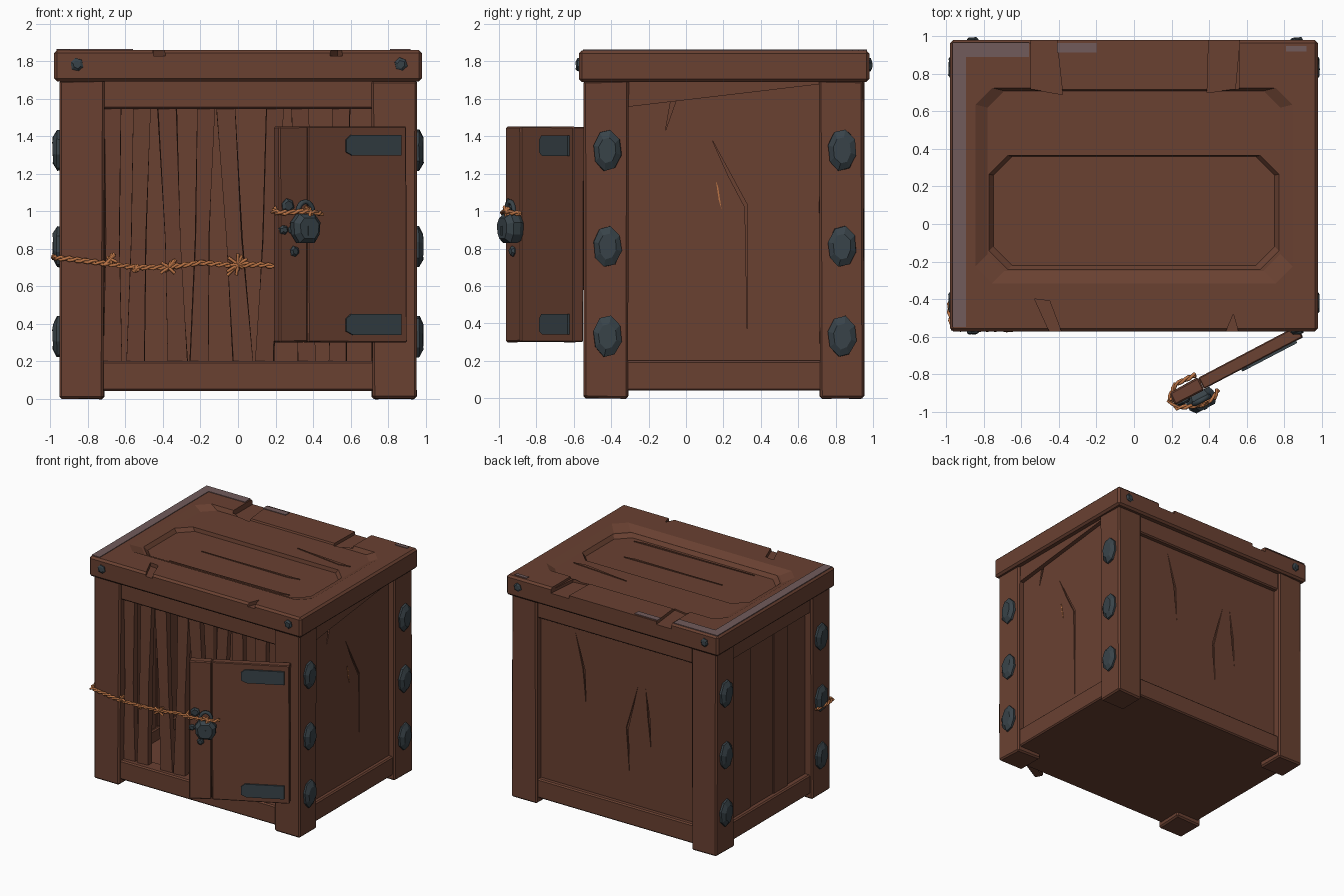
import bpy, bmesh, math, random
from mathutils import Vector, Matrix

if "Cube" in bpy.data.objects:
    bpy.data.objects.remove(bpy.data.objects["Cube"])

random.seed(4)


def material(name, rgb):
    m = bpy.data.materials.new(name)
    m.diffuse_color = (*rgb, 1)
    m.use_nodes = True
    m.node_tree.nodes["Principled BSDF"].inputs["Base Color"].default_value = m.diffuse_color
    return m


WOOD = material("brown wood", (0.142, 0.052, 0.031))
IRON = material("dark iron", (0.040, 0.056, 0.066))
ROPE = material("orange rope", (0.50, 0.175, 0.06))
DUST = material("grey dust", (0.165, 0.105, 0.105))


def loft(name, rings, mat=WOOD, bevel=0, jitter=0):
    """Solid skinned through a list of point rings, capped at both ends."""
    bm = bmesh.new()
    R = [[bm.verts.new(Vector(p) + Vector([random.uniform(-jitter, jitter) for _ in range(3)]))
          for p in r] for r in rings]
    n = len(R[0])
    bm.faces.new(R[0])
    bm.faces.new(R[-1])
    for a, b in zip(R, R[1:]):
        for i in range(n):
            j = (i + 1) % n
            bm.faces.new((a[i], a[j], b[j], b[i]))
    bmesh.ops.recalc_face_normals(bm, faces=bm.faces)
    if bevel:
        bmesh.ops.bevel(bm, geom=bm.edges[:], offset=bevel, segments=1, affect='EDGES')
    me = bpy.data.meshes.new(name)
    bm.to_mesh(me)
    bm.free()
    me.materials.append(mat)
    ob = bpy.data.objects.new(name, me)
    bpy.context.scene.collection.objects.link(ob)
    return ob


def box(name, x0, x1, y0, y1, z0, z1, mat=WOOD, bevel=0.0, jitter=0.0):
    ring = lambda z: [(x0, y0, z), (x1, y0, z), (x1, y1, z), (x0, y1, z)]
    return loft(name, [ring(z0), ring(z1)], mat, bevel, jitter)


def carve(ob, cutters):
    """Subtract the cutters one by one and delete them."""
    for c in cutters:
        m = ob.modifiers.new("cut", 'BOOLEAN')
        m.operation, m.object, m.solver = 'DIFFERENCE', c, 'EXACT'
    dg = bpy.context.evaluated_depsgraph_get()
    me = bpy.data.meshes.new_from_object(ob.evaluated_get(dg))
    ob.modifiers.clear()
    ob.data = me
    for c in cutters:
        bpy.data.objects.remove(c)


def crack(axis, level, depth, pts):
    """Cutter: a flat outline on the plane axis=level, pushed inward by depth."""
    def put(p, w):
        return {'x': (w, p[0], p[1]), 'y': (p[0], w, p[1]), 'z': (p[0], p[1], w)}[axis]
    return loft("crack_cutter", [[put(p, level + s) for p in pts] for s in (0.05, -depth)])


def bolt(name, pos, normal, ru, rv, h, n=8):
    """Faceted domed bolt head; ru is horizontal and rv vertical radius."""
    N = Vector(normal)
    U = N.cross((0, 0, 1))
    rings = []
    for s, w in ((1, -0.01), (1, h * 0.45), (0.62, h)):
        rings.append([Vector(pos) + N * w + U * ru * s * math.cos(a) + Vector((0, 0, rv * s * math.sin(a)))
                      for a in [(i + 0.3) * 2 * math.pi / n for i in range(n)]])
    return loft(name, rings, IRON, 0, 0.003)


def tube(name, paths, radius, mat):
    cu = bpy.data.curves.new(name, 'CURVE')
    cu.dimensions = '3D'
    cu.bevel_depth, cu.bevel_resolution, cu.use_fill_caps = radius, 1, True
    for pts in paths:
        sp = cu.splines.new('POLY')
        sp.points.add(len(pts) - 1)
        for q, p in zip(sp.points, pts):
            q.co = (*p, 1)
    tmp = bpy.data.objects.new(name + "_curve", cu)
    bpy.context.scene.collection.objects.link(tmp)
    me = bpy.data.meshes.new_from_object(tmp.evaluated_get(bpy.context.evaluated_depsgraph_get()))
    bpy.data.objects.remove(tmp)
    me.materials.clear()
    me.materials.append(mat)
    ob = bpy.data.objects.new(name, me)
    bpy.context.scene.collection.objects.link(ob)
    return ob


def rope(name, pts, tufts=()):
    """Two twisted strands along a path, with frayed fibres at the tufts."""
    pts = [Vector(p) for p in pts]
    strands = [[], []]
    d = 0
    for a, b in zip(pts, pts[1:]):
        t = b - a
        side = t.cross((0, 0, 1)).normalized()
        k = max(2, int(t.length / 0.02))
        for i in range(k):
            for s in (0, 1):
                ang = d * 70 + s * math.pi
                strands[s].append(a + t * (i / k) + side * 0.008 * math.cos(ang)
                                  + Vector((0, 0, 0.009 * math.sin(ang))))
            d += t.length / k
    for c, count, size in tufts:
        for _ in range(count):
            a = Vector(c)
            v = Vector((random.uniform(-1, 1), random.uniform(-0.25, 0.1), random.uniform(-1, 1))) * size
            strands.append([a - v * 0.5, a + Vector((0, -0.01, 0)), a + v])
    return tube(name, strands, 0.0085, ROPE)


# corner posts with their side bolts
for sx, side in ((-1, "left"), (1, "right")):
    for y0, y1, yb, end in ((-0.545, -0.31, -0.42, "front"), (0.715, 0.95, 0.835, "back")):
        a, b = sorted((sx * 0.715, sx * 0.95))
        box(f"{end}_{side}_post", a, b, y0, y1, 0, 1.70, WOOD, 0.012, 0.005)
        for z in (0.33, 0.81, 1.325):
            bolt(f"{end}_{side}_bolt", (sx * 0.948, yb, z), (sx, 0, 0), 0.077, 0.112, 0.04)

# floor and rails
box("floor", -0.9, 0.9, -0.5, 0.9, 0.04, 0.10)
for y0, y1, end in ((-0.525, -0.40, "front"), (0.82, 0.93, "back")):
    box(f"{end}_bottom_rail", -0.73, 0.73, y0, y1, 0.04, 0.20, WOOD, 0.01)
    box(f"{end}_top_rail", -0.73, 0.73, y0, y1, 1.545, 1.70, WOOD, 0.01)
for sx, side in ((-1, "left"), (1, "right")):
    a, b = sorted((sx * 0.82, sx * 0.93))
    box(f"{side}_bottom_rail", a, b, -0.33, 0.73, 0.04, 0.20, WOOD, 0.01)
    # the right top rail has split along a slope
    zf, zb = (1.555, 1.68) if sx > 0 else (1.56, 1.56)
    loft(f"{side}_top_rail", [[(x, -0.33, zf), (x, 0.73, zb), (x, 0.73, 1.70), (x, -0.33, 1.70)]
                              for x in (a, b)])

# wall panels with cracks
right = box("right_panel", 0.85, 0.895, -0.35, 0.75, 0.1, 1.70)
carve(right, [crack('x', 0.895, 0.012, [(0.14, 1.38), (0.33, 1.03), (0.33, 0.24), (0.315, 1.02), (0.225, 1.19)]),
              crack('x', 0.895, 0.012, [(-0.11, 1.43), (-0.08, 1.6), (-0.05, 1.6)])])
loft("right_panel_scratch", [[(x, 0.16, 1.16), (x, 0.172, 1.13), (x, 0.19, 1.01), (x, 0.175, 1.06)]
                             for x in (0.893, 0.899)], ROPE)
back = box("back_panel", -0.75, 0.75, 0.85, 0.89, 0.1, 1.65)
carve(back, [crack('y', 0.93, 0.052, [(x, z), (x + 0.03, z + h * 0.5), (x + d, z + h), (x + 0.01, z + h * 0.5)])
             for x, z, h, d in ((0.3, 0.9, 0.6, 0.1), (-0.1, 0.45, 0.75, -0.08), (-0.3, 0.7, 0.5, 0.05))])
for y0, y1, o in ((-0.34, -0.07, 0.0), (-0.065, 0.12, 0.012), (0.125, 0.42, 0.004), (0.425, 0.74, 0.01)):
    box("left_panel_board", -0.885 - o, -0.84, y0, y1, 0.1, 1.68, WOOD, 0.004)

# upright slats across the front, some of them splintered
for x, w, lean in ((-0.67, 0.09, 0.0), (-0.53, 0.09, 0.02), (-0.35, 0.10, -0.03), (-0.19, 0.09, 0.02),
                   (-0.02, 0.10, -0.05), (0.17, 0.09, 0.03), (0.35, 0.09, -0.02), (0.54, 0.09, 0.01)):
    ring = lambda c, k, z: [(c - k, -0.49, z), (c + k, -0.48, z), (c + k, -0.43, z), (c - k, -0.43, z)]
    loft("front_slat", [ring(x - lean, w * 0.55, 0.15), ring(x, w * 0.42, 0.85),
                        ring(x + lean, w * 0.52, 1.6)], WOOD, 0, 0.004)

# lid with sunken, stepped boards and chipped edges
lid = box("lid", -0.98, 0.98, -0.573, 0.98, 1.69, 1.858, WOOD, 0.016)


def pit(x, y0, y1, c, z, slope):
    def ring(g, zz):
        X, a, b = x + g, y0 - g, y1 + g * 0.25
        return [(-X + c, a, zz), (X - c, a, zz), (X, a + c, zz), (X, b - c, zz),
                (X - c, b, zz), (-X + c, b, zz), (-X, b - c, zz), (-X, a + c, zz)]
    return loft("pit_cutter", [ring(0, z), ring(slope * (1.9 - z) / (1.86 - z), 1.9)])


carve(lid, [pit(0.78, -0.25, 0.71, 0.09, 1.825, 0.07),
            pit(0.75, -0.22, 0.36, 0.10, 1.795, 0.05),
            box("back_notch_cutter", -0.55, 0.56, 0.70, 1.1, 1.838, 1.95),
            crack('z', 1.858, 0.045, [(0.39, 0.70), (0.54, 0.72), (0.57, 1.05), (0.40, 1.05)]),
            crack('z', 1.858, 0.045, [(-0.55, 1.05), (-0.55, 0.72), (-0.38, 0.69), (-0.42, 1.05)]),
            crack('z', 1.858, 0.03, [(-0.53, -0.40), (-0.45, -0.41), (-0.37, -0.62), (-0.43, -0.62)]),
            crack('z', 1.858, 0.03, [(0.53, -0.48), (0.47, -0.62), (0.57, -0.62)])])
for x0, x1, y, d in ((-0.5, 0.6, -0.19, 0.02), (-0.4, 0.5, 0.09, 0.015), (0.2, 0.72, 0.50, -0.04)):
    z = 1.826 if y > 0.4 else 1.796
    loft("lid_splinter", [[(x0, y, h), (x1, y + d, h), (x1 - 0.1, y + d - 0.02, h)]
                          for h in (z - 0.006, z + 0.006)])
for x in (-0.86, 0.87):
    bolt("lid_front_bolt", (x, -0.572, 1.782), (0, -1, 0), 0.034, 0.036, 0.016, 6)
    bolt("lid_back_bolt", (x, 0.978, 1.782), (0, 1, 0), 0.034, 0.036, 0.016, 6)

# grey dust along the worn lid edges
for x0, x1, y0, y1, z in ((-0.967, -0.895, -0.55, 0.967, 1.857), (-0.895, -0.56, 0.89, 0.967, 1.857),
                          (-0.41, -0.20, 0.915, 0.965, 1.837), (0.81, 0.92, 0.92, 0.95, 1.857)):
    box("lid_dust", x0, x1, y0, y1, z, z + 0.006, DUST)

# open door: modelled flat, then swung about its hinge
swing = Matrix.Translation((0.885, -0.575, 0)) @ Matrix.Rotation(math.radians(27.6), 4, 'Z')
door = [box("door_wide_board", -0.592, 0, -0.033, 0.033, 0.30, 1.45, WOOD, 0.006, 0.003),
        box("door_narrow_board", -0.767, -0.596, -0.037, 0.036, 0.30, 1.45, WOOD, 0.008, 0.003)]
for z in (0.395, 1.35):
    door.append(loft("door_hinge_strap", [[(-0.37, y, z - 0.035), (-0.33, y, z - 0.055), (-0.04, y, z - 0.055),
                                           (-0.04, y, z + 0.055), (-0.34, y, z + 0.055), (-0.37, y, z + 0.03)]
                                          for y in (-0.025, -0.046)], IRON))
for x, z, r in ((-0.72, 1.03, 0.038), (-0.745, 0.90, 0.025), (-0.69, 0.90, 0.027), (-0.68, 0.785, 0.028)):
    door.append(bolt("latch_stud", (x, -0.035, z), (0, -1, 0), r, r, 0.02, 6))
# padlock body and shackle
shape = [(-0.045, 0.075), (0.045, 0.075), (0.08, 0.03), (0.075, -0.035), (0.045, -0.08),
         (-0.045, -0.08), (-0.075, -0.035), (-0.08, 0.03)]
door.append(loft("padlock_body", [[(-0.635 + u * s, y, 0.91 + v * s) for u, v in shape]
                                  for s, y in ((0.85, -0.035), (1, -0.06), (1, -0.10), (0.7, -0.13))], IRON))
door.append(tube("padlock_shackle", [[(-0.635 + 0.045 * math.cos(a), -0.08, 0.99 + 0.06 * math.sin(a))
                                      for a in [math.pi * i / 8 for i in range(9)]]], 0.014, IRON))
door.append(box("padlock_keyhole", -0.645, -0.625, -0.134, -0.126, 0.87, 0.92, IRON))
# rope tied round the door edge
door.append(rope("door_rope", [(-0.60, 0.055, 1.0), (-0.72, 0.06, 1.01), (-0.79, 0.0, 1.0), (-0.77, -0.055, 0.99),
                               (-0.64, -0.105, 1.0), (-0.57, -0.10, 0.99), (-0.51, -0.055, 0.985)],
                 [((-0.62, -0.10, 1.0), 5, 0.04), ((-0.77, 0, 1.0), 4, 0.03)]))
for ob in door:
    ob.data.transform(swing)

# frayed rope round the left post and across the slats
rope("front_rope", [(-0.965, -0.34, 0.745), (-0.985, -0.45, 0.755), (-0.97, -0.555, 0.75), (-0.90, -0.562, 0.745),
                    (-0.70, -0.56, 0.72), (-0.55, -0.515, 0.70), (-0.37, -0.505, 0.70), (-0.20, -0.505, 0.725),
                    (-0.02, -0.505, 0.71), (0.12, -0.505, 0.715), (0.24, -0.505, 0.70)],
     [((-0.68, -0.56, 0.745), 8, 0.04), ((-0.55, -0.515, 0.69), 5, 0.03),
      ((-0.37, -0.505, 0.70), 8, 0.045), ((0.0, -0.505, 0.715), 14, 0.06)])
